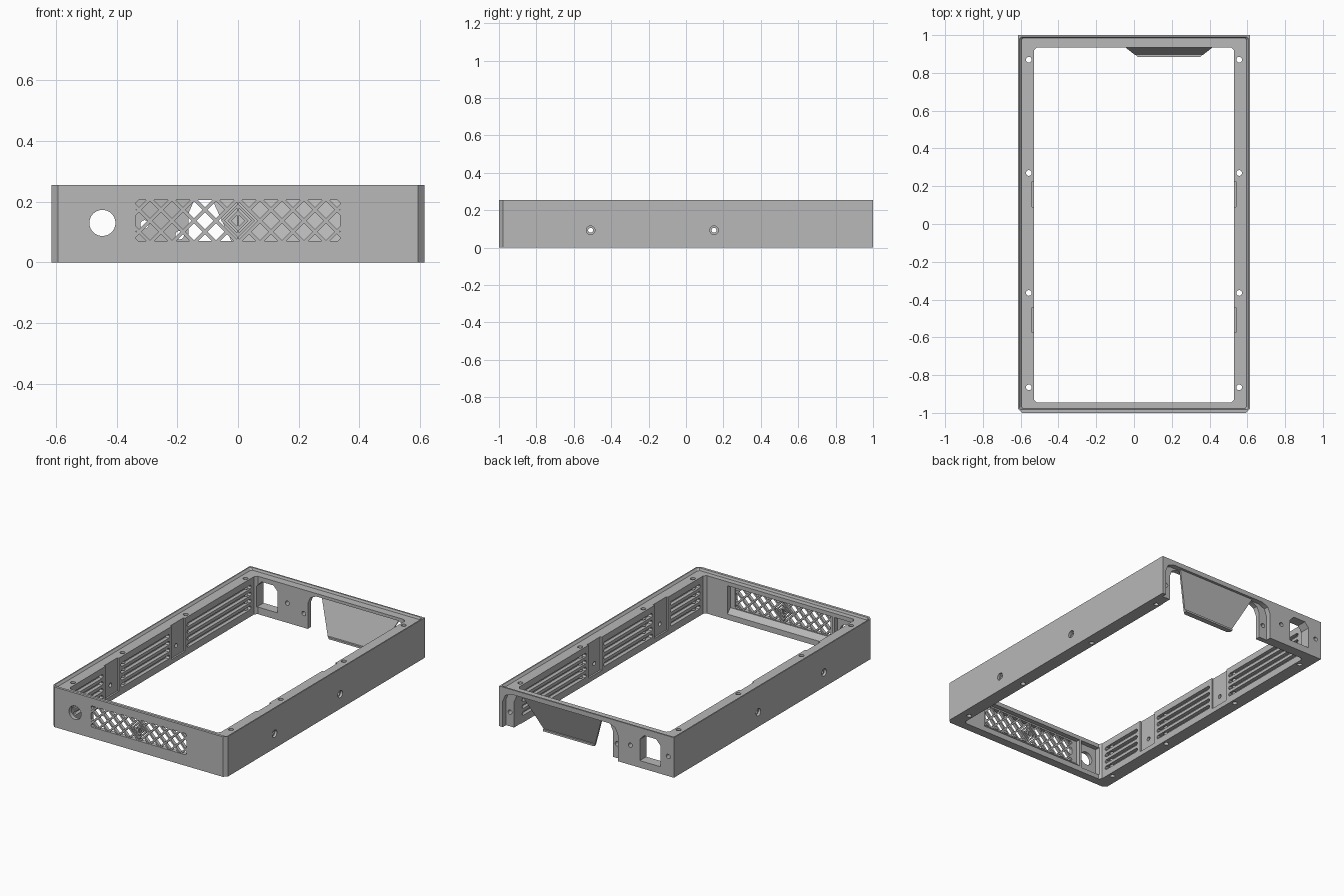
import bpy, bmesh, math
from mathutils import Vector

if "Cube" in bpy.data.objects:
    bpy.data.objects.remove(bpy.data.objects["Cube"])

grey = bpy.data.materials.new("plain_grey")
grey.use_nodes = True
grey.diffuse_color = (0.48, 0.48, 0.48, 1)
grey.node_tree.nodes["Principled BSDF"].inputs["Base Color"].default_value = (0.48, 0.48, 0.48, 1)


def prism(bm, pts, axis, lo, hi, taper=(1, 1)):
    """Extrude a 2D outline along an axis; the far end may be scaled."""
    def place(a, b, t):
        return {"x": (t, a, b), "y": (a, t, b), "z": (a, b, t)}[axis]
    near = [bm.verts.new(place(a, b, lo)) for a, b in pts]
    far = [bm.verts.new(place(a * taper[0], b * taper[1], hi)) for a, b in pts]
    n = len(pts)
    faces = [bm.faces.new(near), bm.faces.new(far)]
    for i in range(n):
        j = (i + 1) % n
        faces.append(bm.faces.new((near[i], near[j], far[j], far[i])))
    bmesh.ops.recalc_face_normals(bm, faces=faces)


def rect(a0, a1, b0, b1, c=0.0):
    """Rectangle outline with optional cut corners."""
    if not c:
        return [(a0, b0), (a1, b0), (a1, b1), (a0, b1)]
    return [(a0 + c, b0), (a1 - c, b0), (a1, b0 + c), (a1, b1 - c),
            (a1 - c, b1), (a0 + c, b1), (a0, b1 - c), (a0, b0 + c)]


def circle(a, b, r, n=24):
    return [(a + r * math.cos(i * math.tau / n), b + r * math.sin(i * math.tau / n)) for i in range(n)]


def make(name, bm):
    me = bpy.data.meshes.new(name)
    bm.to_mesh(me)
    bm.free()
    me.materials.append(grey)
    ob = bpy.data.objects.new(name, me)
    bpy.context.scene.collection.objects.link(ob)
    return ob


def cut(target, prisms):
    """Subtract a group of prisms from the target."""
    bm = bmesh.new()
    for p in prisms:
        prism(bm, *p)
    tool = make("cutter", bm)
    tool.hide_render = True
    mod = target.modifiers.new("cut", "BOOLEAN")
    mod.operation, mod.solver, mod.object = "DIFFERENCE", "EXACT", tool
    bpy.context.view_layer.objects.active = target
    bpy.ops.object.modifier_apply(modifier=mod.name)
    bpy.data.objects.remove(tool)


# Frame body: outline with clipped front corners
W, H = 0.615, 0.255
bm = bmesh.new()
prism(bm, [(-W + .022, -1), (W - .022, -1), (W, -.978), (W, 1), (-W, 1), (-W, -.978)], "z", 0, H)
frame = make("frame", bm)
cut(frame, [(rect(-.53, .53, -.945, .935, .015), "z", -.1, .4)])

# Recessed seat around the top
cut(frame, [(rect(-.596, .596, -.978, .985, .01), "z", .241, .257, (1.022, 1.006))])

# Long grooves and post notches on the inner side walls
grooves, notches = [], []
for s in (-1, 1):
    for y0, y1 in ((-.9, -.6), (-.42, .07), (.245, .89)):
        for k in range(4):
            z = .045 + k * .044
            grooves.append((rect(y0, y1, z, z + .024, .009), "x", s * .5, s * .553))
    for y in (-.508, .157):
        notches.append((rect(y - .067, y + .067, .03, .3), "x", s * .5, s * .541))
cut(frame, grooves)
cut(frame, notches)

# Vertical screw holes in the rim, and side screw holes with counterbores
cut(frame, [(circle(s * .557, y, .015), "z", -.1, .4)
            for s in (-1, 1) for y in (-.865, -.365, .27, .87)])
side = [(s, y) for s in (-1, 1) for y in (-.51, .15)]
cut(frame, [(circle(y, .093, .013), "x", s * .5, s * .7) for s, y in side])
cut(frame, [(circle(y, .093, .023), "x", s * .6, s * .7) for s, y in side])

# Front wall: inner pockets with a sloping sill, grille window and round hole
cut(frame, [([(-.975, .065), (-.93, .02), (-.93, .215), (-.975, .215)], "x", -.37, .37),
            (rect(-.52, -.385, .03, .215), "y", -.975, -.93)])
cut(frame, [(rect(-.336, .336, .07, .205, .008), "y", -1.1, -.9),
            (circle(-.447, .13, .043, 40), "y", -1.1, -.9)])

# Back wall: outer recess, large opening, inlet window and screw holes
def arch(x0, x1, top, c):
    return [(x0, -.1), (x1, -.1), (x1, top - c), (x1 - c * .3, top - c * .3), (x1 - c, top),
            (x0 + c, top), (x0 + c * .3, top - c * .3), (x0, top - c)]


cut(frame, [(arch(-.22, .59, .225, .06), "y", .967, 1.1)])
cut(frame, [(arch(-.163, .533, .222, .06), "y", .9, 1.1)])
cut(frame, [([(-.52, .045), (-.375, .045), (-.375, .18), (-.405, .212), (-.49, .212), (-.52, .18)],
             "y", .9, 1.1)])
cut(frame, [(circle(x, z, .014), "y", .9, 1.1)
            for x, z in ((-.575, .125), (-.308, .125), (-.192, .09), (.562, .09))])

# Front grille: crossing diagonal bars around nested diamonds
MID, HW, HH, PITCH = .1375, .34, .071, .0725
bm = bmesh.new()


def bar(p, q, width):
    p, q = Vector(p), Vector(q)
    d = (q - p).normalized()
    n = Vector((-d.y, d.x)) * width / 2
    p, q = p - d * width / 2, q + d * width / 2
    prism(bm, [tuple(v) for v in (p - n, q - n, q + n, p + n)], "y", -.997, -.977)


def diagonal(c, u0, u1, width=.011):
    """Bar on the line z - x = c, and its mirror image."""
    if u1 - u0 < .01:
        return
    for m in (-1, 1):
        bar((m * (u0 - c) / 2, MID + (u0 + c) / 2), (m * (u1 - c) / 2, MID + (u1 + c) / 2), width)


for k in range(-11, 12):
    c = k * PITCH
    lo, hi = max(-2 * HH - c, -2 * HW + c), min(2 * HH - c, 2 * HW + c)
    if k:
        diagonal(c, lo, hi)
    else:
        diagonal(c, lo, -PITCH)
        diagonal(c, PITCH, hi)
for r in (.05, .028):
    diagonal(r, -r, r, .009)
    diagonal(-r, -r, r, .009)
bar((0, MID - HH), (0, MID + HH), .007)
make("front_grille", bm)

# Sloping flap in the back opening, with a lip at its foot
bm = bmesh.new()
prism(bm, [(-.095, .228), (.465, .228), (.365, .012), (.005, .012)], "y", .973, .985)
for v in bm.verts:
    v.co.y -= (.228 - v.co.z) * .36
make("back_flap", bm)
bm = bmesh.new()
prism(bm, [(.005, .918), (.365, .918), (.365, .9), (.35, .884), (.02, .884), (.005, .9)], "z", .003, .015)
make("flap_lip", bm)

# Keep round holes smooth and edges crisp
bpy.ops.object.select_all(action="DESELECT")
frame.select_set(True)
bpy.context.view_layer.objects.active = frame
bpy.ops.object.shade_smooth_by_angle(angle=math.radians(25))
